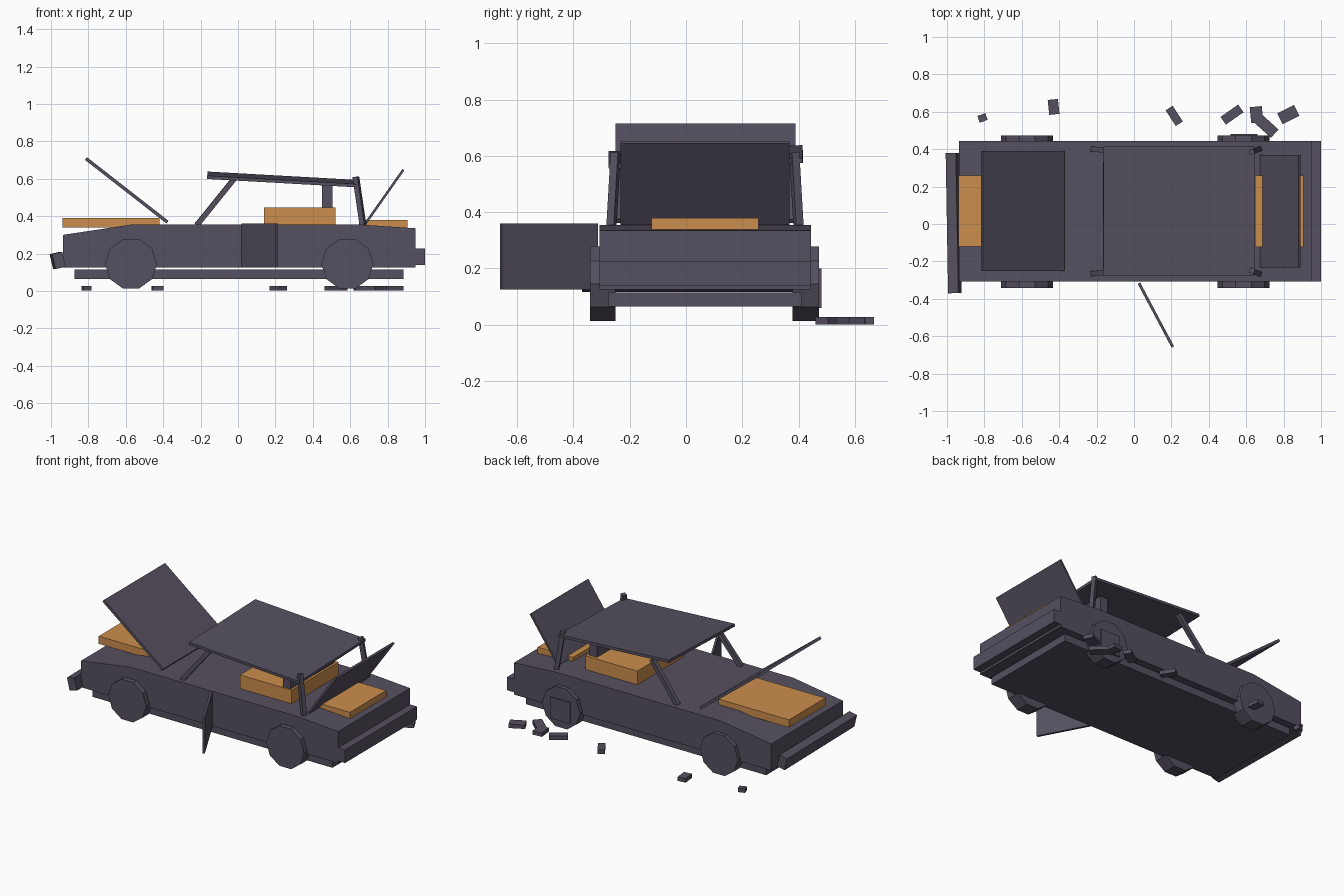
import bpy, bmesh
from math import radians, cos, sin, pi
from mathutils import Vector, Euler

if "Cube" in bpy.data.objects:
    bpy.data.objects.remove(bpy.data.objects["Cube"])


def material(name, rgb):
    m = bpy.data.materials.new(name)
    m.diffuse_color = (*rgb, 1)
    m.use_nodes = True
    m.node_tree.nodes["Principled BSDF"].inputs["Base Color"].default_value = m.diffuse_color
    return m


GREY = material("dull violet grey", (0.092, 0.080, 0.115))
ORANGE = material("rust orange", (0.60, 0.27, 0.075))


def finish(name, bm, mat):
    bmesh.ops.recalc_face_normals(bm, faces=bm.faces)
    me = bpy.data.meshes.new(name)
    bm.to_mesh(me)
    bm.free()
    me.materials.append(mat)
    ob = bpy.data.objects.new(name, me)
    bpy.context.collection.objects.link(ob)
    return ob


def box(name, center, size, rot=(0, 0, 0), mat=GREY):
    bm = bmesh.new()
    bmesh.ops.create_cube(bm, size=1)
    bmesh.ops.scale(bm, vec=size, verts=bm.verts)
    ob = finish(name, bm, mat)
    ob.location = center
    ob.rotation_euler = Euler([radians(a) for a in rot])
    return ob


def span(name, lo, hi, mat=GREY):
    lo, hi = Vector(lo), Vector(hi)
    return box(name, (lo + hi) / 2, hi - lo, mat=mat)


def prism(name, profile, y0, y1, mat=GREY):
    """Extrude an x-z outline along y."""
    bm = bmesh.new()
    face = bm.faces.new([bm.verts.new((x, y0, z)) for x, z in profile])
    ext = bmesh.ops.extrude_face_region(bm, geom=[face])
    verts = [v for v in ext["geom"] if isinstance(v, bmesh.types.BMVert)]
    bmesh.ops.translate(bm, vec=(0, y1 - y0, 0), verts=verts)
    return finish(name, bm, mat)


def panel(name, a, b, y0, y1, t):
    """Open lid: a thin sheet from a to b in the x-z plane."""
    a, b = Vector(a), Vector(b)
    d = (b - a).normalized()
    n = Vector((-d.y, d.x)) * t / 2
    return prism(name, [a - n, b - n, b + n, a + n], y0, y1)


def beam(name, a, b, w):
    a, b = Vector(a), Vector(b)
    ob = box(name, (a + b) / 2, (w, w, (b - a).length))
    d = (b - a).normalized()
    ob.rotation_euler = (Vector((0, 1, 0)).cross(d)).normalized() and \
        d.to_track_quat('Z', 'Y').to_euler()
    return ob


# Body shell and floor
prism("body", [(-0.935, 0.125), (0.95, 0.125), (0.95, 0.335), (0.65, 0.355),
               (-0.57, 0.355), (-0.935, 0.30)], -0.308, 0.445)
span("underbody", (-0.875, -0.275, 0.065), (0.885, 0.41, 0.115))

# Bumpers, the front one hanging loose
span("rear_bumper", (0.945, -0.308, 0.14), (1.0, 0.445, 0.227))
box("front_bumper", (-0.964, 0.005, 0.163), (0.056, 0.75, 0.082), (0, -13, 1))

# Ten-sided wheels
ring = [(cos(2 * pi * i / 10) * 0.139, sin(2 * pi * i / 10) * 0.139) for i in range(10)]
for end, cx in (("front", -0.572), ("rear", 0.585)):
    for side, y0, y1 in (("near", -0.342, -0.25), ("far", 0.378, 0.472)):
        prism(f"{end}_{side}_wheel", [(cx + x, 0.145 + z) for x, z in ring], y0, y1)
span("wheel_plate", (0.515, 0.46, 0.06), (0.66, 0.481, 0.20))

# Open hood, trunk lid and door
panel("hood", (-0.377, 0.368), (-0.813, 0.708), -0.25, 0.39, 0.018)
panel("trunk_lid", (0.68, 0.358), (0.884, 0.648), -0.232, 0.368, 0.013)
box("open_door", (0.117, -0.487, 0.242), (0.386, 0.015, 0.235), (0, 0, -62))

# Sagging roof and pillars
box("roof", (0.24, 0.07, 0.596), (0.81, 0.69, 0.018), (1.8, 3.2, 0))
for side, yb, yt in (("near", -0.265, -0.25), ("far", 0.40, 0.385)):
    beam(f"{side}_front_pillar", (-0.22, yb, 0.352), (-0.022, yt, 0.598), 0.028)
    beam(f"{side}_rear_pillar", (0.668, yb, 0.352), (0.63, yt, 0.61), 0.028)

# Rusted engine bay, cabin and trunk interiors, seat back
span("engine_bay", (-0.937, -0.12, 0.34), (-0.42, 0.26, 0.391), ORANGE)
span("cabin_interior", (0.14, -0.18, 0.34), (0.52, 0.31, 0.445), ORANGE)
span("trunk_interior", (0.648, -0.123, 0.33), (0.906, 0.258, 0.38), ORANGE)
span("seat_back", (0.45, -0.17, 0.43), (0.505, 0.29, 0.57))

# Debris: x, y, length, width, turn
debris = [(-0.81, 0.567, 0.045, 0.038, 20), (-0.43, 0.626, 0.055, 0.08, 6),
          (0.215, 0.578, 0.10, 0.045, -57), (0.524, 0.585, 0.115, 0.05, 35),
          (0.655, 0.585, 0.065, 0.085, 6), (0.706, 0.525, 0.125, 0.06, -42),
          (0.825, 0.585, 0.10, 0.065, 27)]
for i, (x, y, l, w, a) in enumerate(debris):
    box(f"debris_{i + 1}", (x, y, 0.0145), (l, w, 0.026), (0, 0, a))
